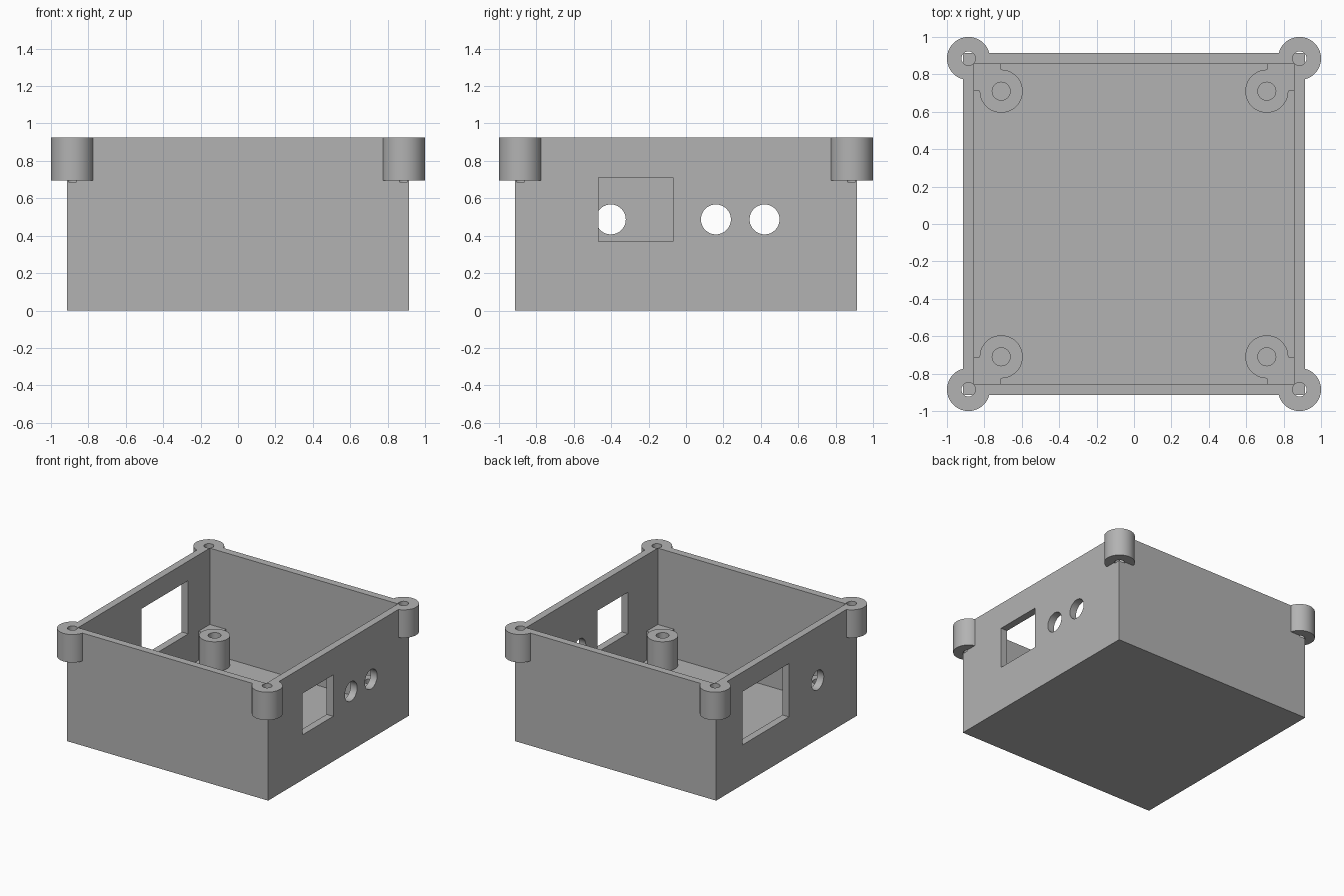
import bpy
import math
from mathutils import Matrix

cube = bpy.data.objects.get("Cube")
if cube:
    bpy.data.objects.remove(cube, do_unlink=True)

GREY = (0.45, 0.45, 0.45, 1)
mat = bpy.data.materials.new("light grey plastic")
mat.use_nodes = True
mat.diffuse_color = GREY
for node in mat.node_tree.nodes:
    if node.type == 'BSDF_PRINCIPLED':
        node.inputs["Base Color"].default_value = GREY

OUT, INN, TOP, FLOOR = 0.915, 0.855, 0.925, 0.06
CORNERS = [(sx, sy) for sx in (-1, 1) for sy in (-1, 1)]


def box(name, lo, hi):
    bpy.ops.mesh.primitive_cube_add(size=1)
    ob = bpy.context.object
    ob.name = name
    size = [b - a for a, b in zip(lo, hi)]
    mid = [(a + b) / 2 for a, b in zip(lo, hi)]
    ob.data.transform(Matrix.Translation(mid) @ Matrix.Diagonal((*size, 1)))
    ob.data.materials.append(mat)
    return ob


def cylinder(name, r, x, y, z0, z1):
    bpy.ops.mesh.primitive_cylinder_add(vertices=64, radius=r, depth=z1 - z0)
    ob = bpy.context.object
    ob.name = name
    ob.data.transform(Matrix.Translation((x, y, (z0 + z1) / 2)))
    ob.data.materials.append(mat)
    return ob


def wall_hole(side, y, z, r):
    # Round cutter through one side wall
    ob = cylinder("hole_cutter", r, 0, 0, -0.1, 0.1)
    ob.data.transform(Matrix.Translation((side * 0.885, y, z))
                      @ Matrix.Rotation(math.pi / 2, 4, 'Y'))
    return ob


def combine(ob, other, operation):
    mod = ob.modifiers.new("cut", 'BOOLEAN')
    mod.operation = operation
    mod.solver = 'EXACT'
    mod.object = other
    bpy.ops.object.select_all(action='DESELECT')
    bpy.context.view_layer.objects.active = ob
    ob.select_set(True)
    bpy.ops.object.modifier_apply(modifier=mod.name)
    bpy.data.objects.remove(other, do_unlink=True)


def smooth(ob):
    bpy.ops.object.select_all(action='DESELECT')
    bpy.context.view_layer.objects.active = ob
    ob.select_set(True)
    bpy.ops.object.shade_smooth_by_angle(angle=math.radians(30))


# Case with round lid bosses on its corners
case = box("case", (-OUT, -OUT, 0), (OUT, OUT, TOP))
for sx, sy in CORNERS:
    combine(case, cylinder("boss", 0.115, sx * 0.885, sy * 0.885, 0.695, TOP), 'UNION')

# Hollow interior
combine(case, box("cavity", (-INN, -INN, FLOOR), (INN, INN, 1.2)), 'DIFFERENCE')

# Lid screw holes
for sx, sy in CORNERS:
    combine(case, cylinder("screw", 0.0375, sx * 0.885, sy * 0.885, 0.687, 1.1), 'DIFFERENCE')

# Connector windows in the side walls
combine(case, box("window", (0.8, -0.467, 0.37), (1, -0.07, 0.71)), 'DIFFERENCE')
combine(case, box("window", (-1, -0.03, 0.327), (-0.8, 0.575, 0.765)), 'DIFFERENCE')

# Round cable holes
for side, y in ((1, 0.16), (1, 0.42), (-1, -0.402)):
    combine(case, wall_hole(side, y, 0.487, 0.08), 'DIFFERENCE')
smooth(case)

# Board standoffs, each tied to its corner by a block
for sx, sy in CORNERS:
    where = ("back" if sy > 0 else "front") + ("_left" if sx > 0 else "_right")
    x, y = sx * 0.71, sy * 0.71
    post = cylinder(where + "_standoff", 0.115, x, y, FLOOR - 0.01, 0.303)
    combine(post, cylinder("bore", 0.048, x, y, FLOOR + 0.002, 0.4), 'DIFFERENCE')
    smooth(post)
    xs = sorted((x, sx * (INN + 0.002)))
    ys = sorted((y, sy * (INN + 0.002)))
    block = box(where + "_corner_block", (xs[0], ys[0], FLOOR - 0.01), (xs[1], ys[1], 0.298))
    combine(block, cylinder("relief", 0.112, x, y, 0, 0.5), 'DIFFERENCE')
